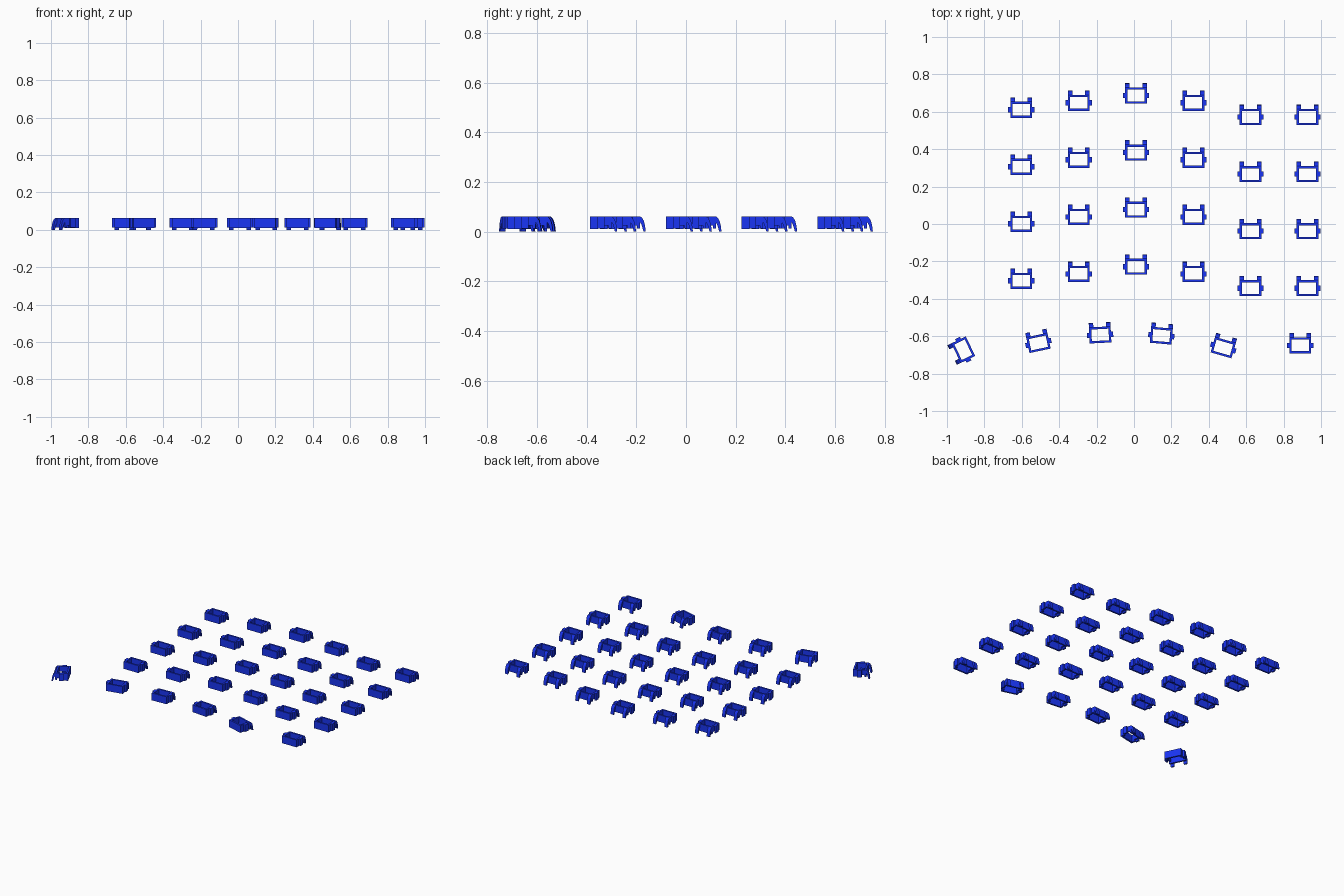
import bpy, bmesh, math

if "Cube" in bpy.data.objects:
    bpy.data.objects.remove(bpy.data.objects["Cube"])

mat = bpy.data.materials.new("blue")
mat.diffuse_color = (0.01, 0.035, 0.9, 1)
mat.use_nodes = True
mat.node_tree.nodes["Principled BSDF"].inputs["Base Color"].default_value = mat.diffuse_color


def box(bm, x0, x1, y0, y1, z0, z1):
    vs = [bm.verts.new((x, y, z)) for z in (z0, z1)
          for x, y in ((x0, y0), (x1, y0), (x1, y1), (x0, y1))]
    for f in ((3, 2, 1, 0), (4, 5, 6, 7), (0, 1, 5, 4),
              (1, 2, 6, 5), (2, 3, 7, 6), (3, 0, 4, 7)):
        bm.faces.new([vs[i] for i in f])


def extrude_yz(bm, profile, x0, x1):
    a = [bm.verts.new((x0, y, z)) for y, z in profile]
    b = [bm.verts.new((x1, y, z)) for y, z in profile]
    n = len(a)
    bm.faces.new(a)
    bm.faces.new(b[::-1])
    for i in range(n):
        j = (i + 1) % n
        bm.faces.new((a[j], a[i], b[i], b[j]))


def make_mesh(name, build):
    bm = bmesh.new()
    build(bm)
    bmesh.ops.recalc_face_normals(bm, faces=bm.faces)
    me = bpy.data.meshes.new(name)
    bm.to_mesh(me)
    bm.free()
    me.materials.append(mat)
    return me


TOP = 0.062


# front and back panels
def panels(bm):
    box(bm, -0.058, 0.058, -0.043, -0.031, 0.01, TOP)
    box(bm, -0.058, 0.058, 0.031, 0.043, 0.012, TOP)


# side walls: deep at the front, shallower behind
def sides(bm):
    prof = [(-0.031, 0.01), (-0.012, 0.01), (-0.012, 0.024),
            (0.031, 0.024), (0.031, TOP), (-0.031, TOP)]
    for s in (-1, 1):
        extrude_yz(bm, prof, s * 0.046, s * 0.058)


# outer side tabs
def tabs(bm):
    for s in (-1, 1):
        x0, x1 = sorted((s * 0.058, s * 0.07))
        box(bm, x0, x1, -0.014, 0.014, 0.012, TOP)


# rear legs curving down to the ground
def legs(bm):
    outer = [(0.043, TOP), (0.051, 0.056), (0.058, 0.044), (0.063, 0.024), (0.066, 0.0)]
    inner = [(0.057, 0.0), (0.052, 0.018), (0.048, 0.03), (0.043, 0.038)]
    for s in (-1, 1):
        extrude_yz(bm, outer + inner, s * 0.034, s * 0.058)


parts = {n: make_mesh(n, f) for n, f in (
    ("panels", panels), ("side_walls", sides), ("side_tabs", tabs), ("rear_legs", legs))}

# layout: four staggered rows and one curved front row
places = []
for row in range(4):
    for x, y in ((-0.603, 0.611), (-0.295, 0.648), (0.011, 0.687),
                 (0.318, 0.648), (0.623, 0.572), (0.928, 0.572)):
        places.append((x, y - 0.305 * row, 0))
places += [(-0.913, -0.672, 116), (-0.511, -0.636, 12), (-0.181, -0.593, 3),
           (0.146, -0.597, -5), (0.477, -0.661, -16), (0.889, -0.649, 0)]

for i, (x, y, ang) in enumerate(places):
    for name, me in parts.items():
        o = bpy.data.objects.new(f"{name}_{i + 1}", me)
        o.location = (x, y, 0)
        o.rotation_euler.z = math.radians(ang)
        bpy.context.collection.objects.link(o)
